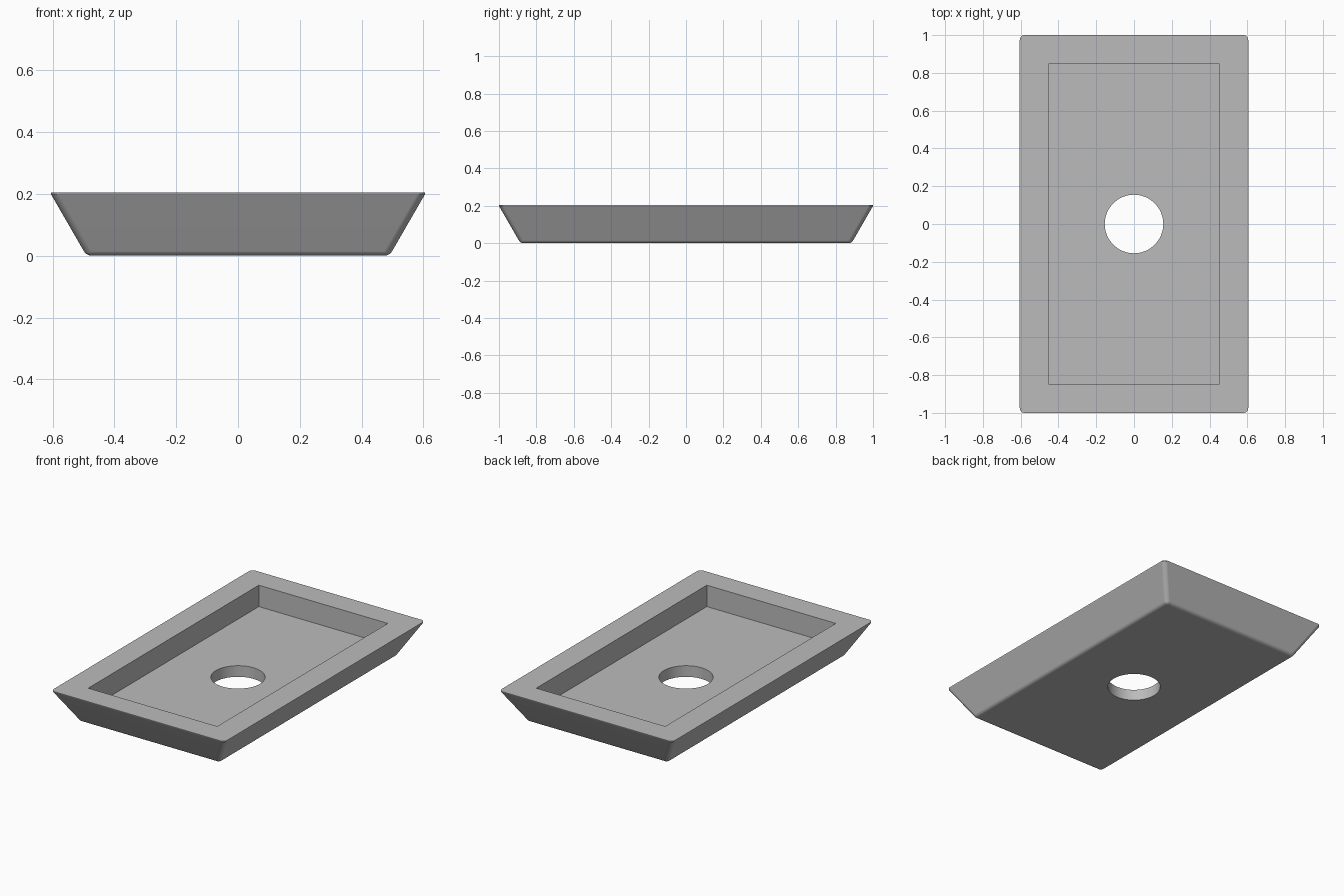
import bpy, bmesh, math

if "Cube" in bpy.data.objects:
    bpy.data.objects.remove(bpy.data.objects["Cube"])

grey = bpy.data.materials.new("plain grey")
grey.diffuse_color = (0.5, 0.5, 0.5, 1)
grey.use_nodes = True
grey.node_tree.nodes["Principled BSDF"].inputs["Base Color"].default_value = grey.diffuse_color

TOP, LIP = 0.205, 0.199        # overall height, start of the thin upright lip
HX, HY = 0.605, 1.0            # half sizes at the rim
R, SLOPE = 0.03, math.radians(60)
FLOOR = 0.07                   # height of the recess floor
SEG = 6

# Profile as (corner centre inset, corner radius, height)
r_wall = R * math.sin(SLOPE)
z_wall = R * (1 - math.cos(SLOPE))
inset = (LIP - z_wall) / math.tan(SLOPE)
profile = [(inset, R * math.sin(SLOPE * i / SEG), R * (1 - math.cos(SLOPE * i / SEG)))
           for i in range(SEG + 1)]
profile += [(0, r_wall, LIP), (0, r_wall, TOP)]


def rounded_ring(bm, inset, r, z):
    """Rounded rectangle of vertices at one height."""
    cx, cy = HX - r_wall - inset, HY - r_wall - inset
    ring = []
    for q, (sx, sy) in enumerate([(1, 1), (-1, 1), (-1, -1), (1, -1)]):
        for i in range(SEG + 1):
            a = math.pi / 2 * (q + i / SEG)
            ring.append(bm.verts.new((sx * cx + r * math.cos(a), sy * cy + r * math.sin(a), z)))
    return ring


# Tapered body with softened lower and corner edges
bm = bmesh.new()
rings = [rounded_ring(bm, *p) for p in profile]
for lo, hi in zip(rings, rings[1:]):
    for i in range(len(lo)):
        j = (i + 1) % len(lo)
        bm.faces.new((lo[i], lo[j], hi[j], hi[i]))
bm.faces.new(rings[0][::-1])
bm.faces.new(rings[-1])
bmesh.ops.remove_doubles(bm, verts=bm.verts, dist=1e-5)
bmesh.ops.recalc_face_normals(bm, faces=bm.faces)
mesh = bpy.data.meshes.new("tray")
bm.to_mesh(mesh)
bm.free()
tray = bpy.data.objects.new("tray", mesh)
bpy.context.collection.objects.link(tray)
mesh.materials.append(grey)


def cut(cutter):
    """Subtract a cutter from the tray and discard it."""
    cutter.hide_render = True
    bpy.ops.object.select_all(action='DESELECT')
    bpy.context.view_layer.objects.active = tray
    tray.select_set(True)
    mod = tray.modifiers.new("cut", 'BOOLEAN')
    mod.operation, mod.solver, mod.object = 'DIFFERENCE', 'EXACT', cutter
    bpy.ops.object.modifier_apply(modifier=mod.name)
    bpy.data.objects.remove(cutter)


# Rectangular recess
bpy.ops.mesh.primitive_cube_add(size=1, location=(0, 0, FLOOR + 0.25))
recess = bpy.context.object
recess.name = "recess_cutter"
recess.scale = (0.90, 1.70, 0.5)
cut(recess)

# Round drain hole through the floor
bpy.ops.mesh.primitive_cylinder_add(vertices=64, radius=0.155, depth=1)
hole = bpy.context.object
hole.name = "hole_cutter"
cut(hole)

# Smooth the rounded edges, keep flats flat
bpy.ops.object.shade_smooth_by_angle(angle=math.radians(30))
weighted = tray.modifiers.new("weighted_normals", 'WEIGHTED_NORMAL')
weighted.keep_sharp = True
